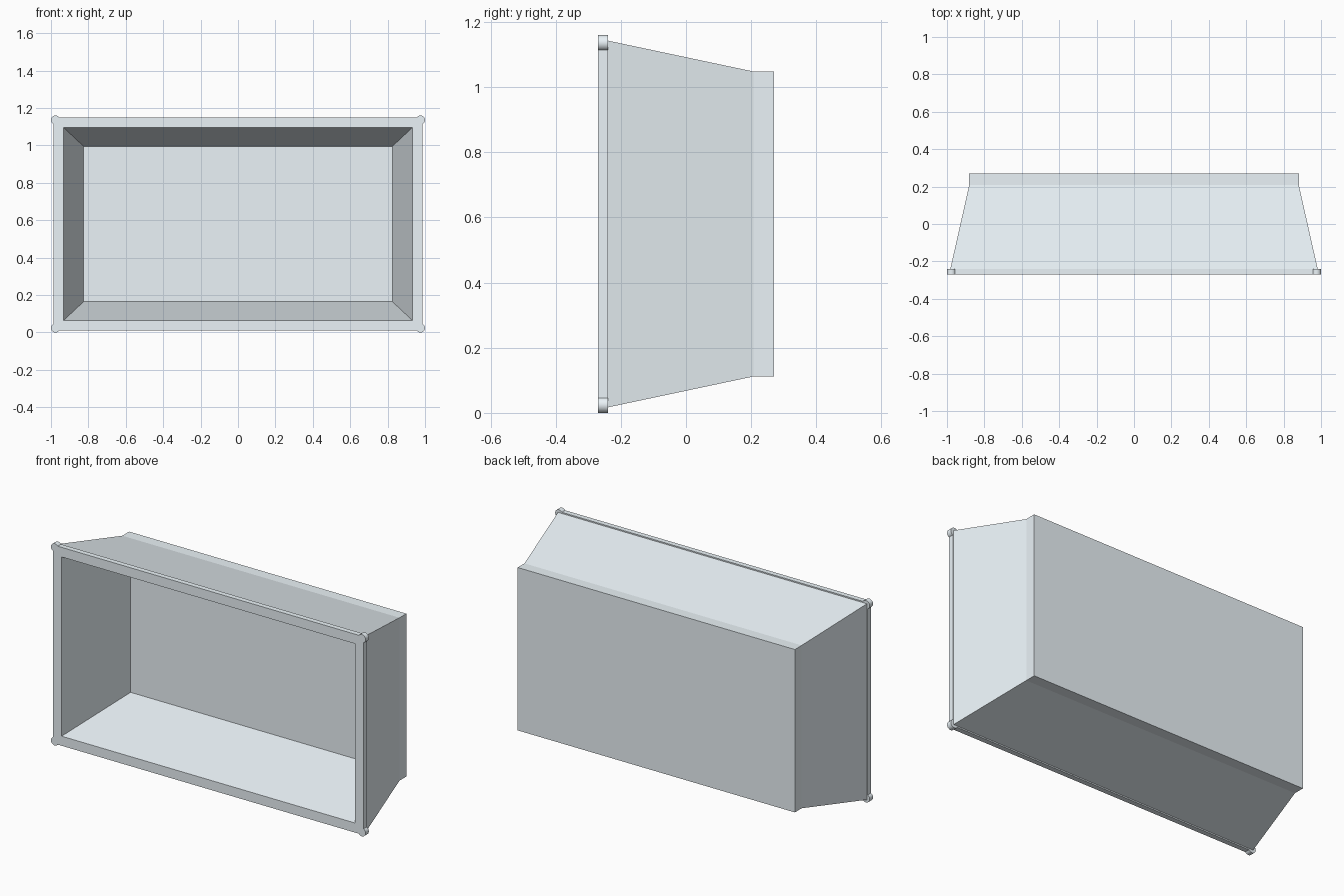
import bpy, bmesh
from math import pi

if "Cube" in bpy.data.objects:
    bpy.data.objects.remove(bpy.data.objects["Cube"])

ZC = 0.58  # centre height

# Pale blue-grey paint
paint = bpy.data.materials.new("pale_paint")
paint.diffuse_color = (0.83, 0.9, 0.94, 1)
paint.use_nodes = True
paint.node_tree.nodes["Principled BSDF"].inputs["Base Color"].default_value = paint.diffuse_color

# Recessed box: rectangular rings (half width, half height, y),
# from the inner back, out over the rim, to the outer back
rings = [
    (0.825, 0.415, 0.203),   # inner back
    (0.932, 0.515, -0.27),   # opening
    (0.987, 0.570, -0.27),   # rim front
    (0.987, 0.570, -0.24),   # rim back
    (0.982, 0.563, -0.24),   # step to shell
    (0.881, 0.468, 0.208),   # end of taper
    (0.881, 0.468, 0.27),    # outer back
]
bm = bmesh.new()
loops = []
for w, h, y in rings:
    loops.append([bm.verts.new((sx * w, y, ZC + sz * h))
                  for sx, sz in ((-1, -1), (1, -1), (1, 1), (-1, 1))])
for a, b in zip(loops, loops[1:]):
    for i in range(4):
        j = (i + 1) % 4
        bm.faces.new((a[i], a[j], b[j], b[i]))
bm.faces.new(loops[0])
bm.faces.new(loops[-1])
bmesh.ops.recalc_face_normals(bm, faces=bm.faces)
mesh = bpy.data.meshes.new("recessed_box")
bm.to_mesh(mesh)
bm.free()
mesh.materials.append(paint)
box = bpy.data.objects.new("recessed_box", mesh)
bpy.context.collection.objects.link(box)

# Round studs on the four rim corners
R = 0.024
for sx, side in ((-1, "left"), (1, "right")):
    for sz, level in ((-1, "bottom"), (1, "top")):
        bpy.ops.mesh.primitive_cylinder_add(
            vertices=32, radius=R, depth=0.03,
            location=(sx * (1 - R), -0.255, ZC + sz * (ZC - R)),
            rotation=(pi / 2, 0, 0))
        stud = bpy.context.object
        stud.name = f"corner_stud_{level}_{side}"
        stud.data.materials.append(paint)
        bpy.ops.object.shade_smooth_by_angle()
